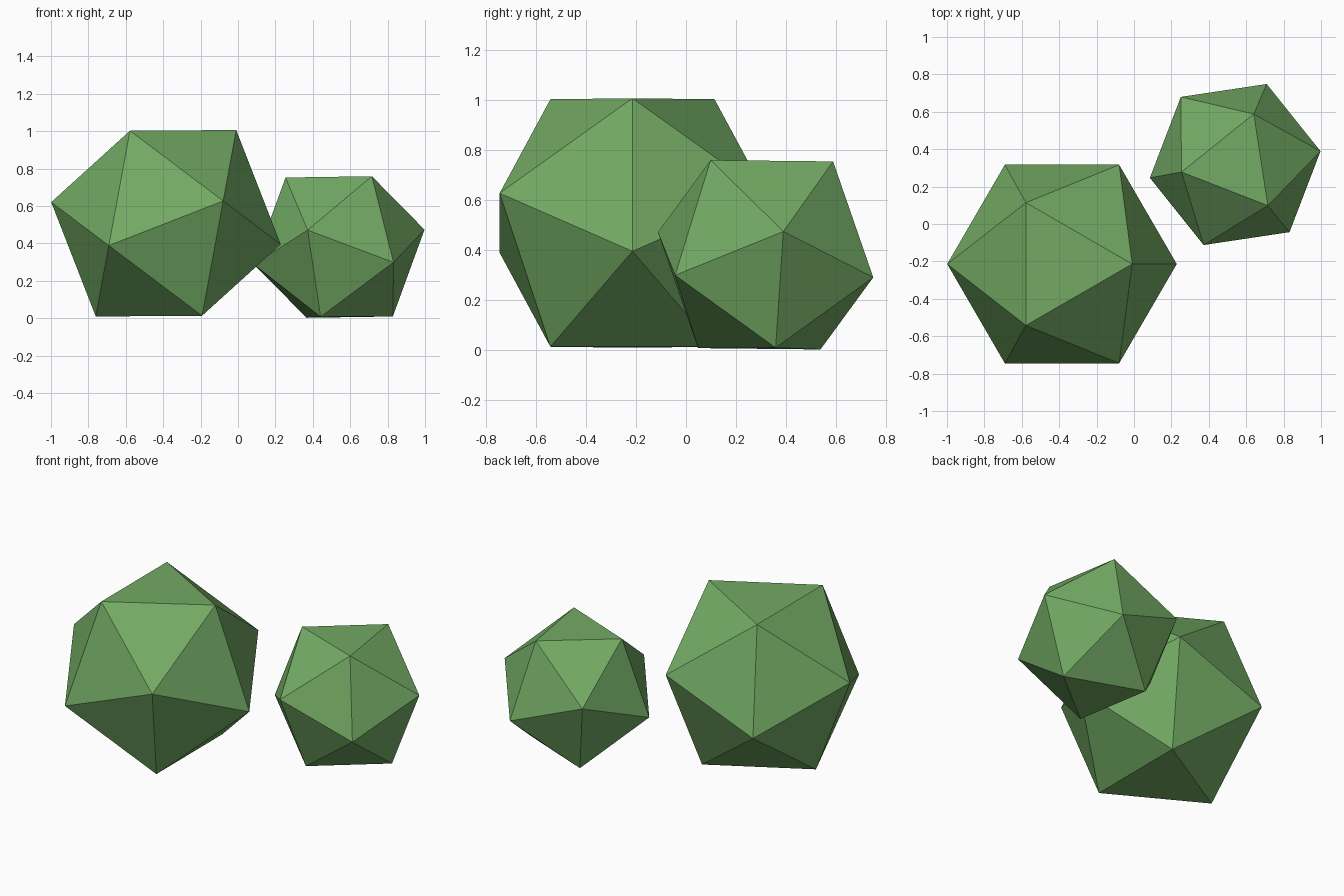
import bpy, bmesh
from mathutils import Vector, Matrix

if "Cube" in bpy.data.objects:
    bpy.data.objects.remove(bpy.data.objects["Cube"])

green = bpy.data.materials.new("leaf green")
green.diffuse_color = (0.171, 0.402, 0.127, 1)
green.use_nodes = True
green.node_tree.nodes["Principled BSDF"].inputs["Base Color"].default_value = green.diffuse_color


def frame(a, b):
    """Orthonormal axes from one direction and a second one beside it."""
    x = Vector(a).normalized()
    z = x.cross(Vector(b)).normalized()
    return Matrix((x, z.cross(x), z)).transposed()


def icosahedron(name, centre, radius, a, b):
    """Icosahedron turned so one edge joins directions a and b."""
    bm = bmesh.new()
    bmesh.ops.create_icosphere(bm, subdivisions=1, radius=radius)
    top = max(bm.verts, key=lambda v: v.co.z)
    near = top.link_edges[0].other_vert(top)
    turn = frame(a, b) @ frame(top.co, near.co).transposed()
    bmesh.ops.transform(bm, matrix=Matrix.Translation(centre) @ turn.to_4x4(), verts=bm.verts)
    mesh = bpy.data.meshes.new(name)
    bm.to_mesh(mesh)
    bm.free()
    mesh.materials.append(green)
    obj = bpy.data.objects.new(name, mesh)
    bpy.context.collection.objects.link(obj)


# Large bush, front left
icosahedron("large_bush", (-0.385, -0.214, 0.508), 0.624, (0.375, 0, 0.498), (0.61, 0, -0.108))
# Small bush, back right
icosahedron("small_bush", (0.541, 0.318, 0.381), 0.471, (0.175, -0.22, 0.379), (0.1, 0.27, 0.375))
